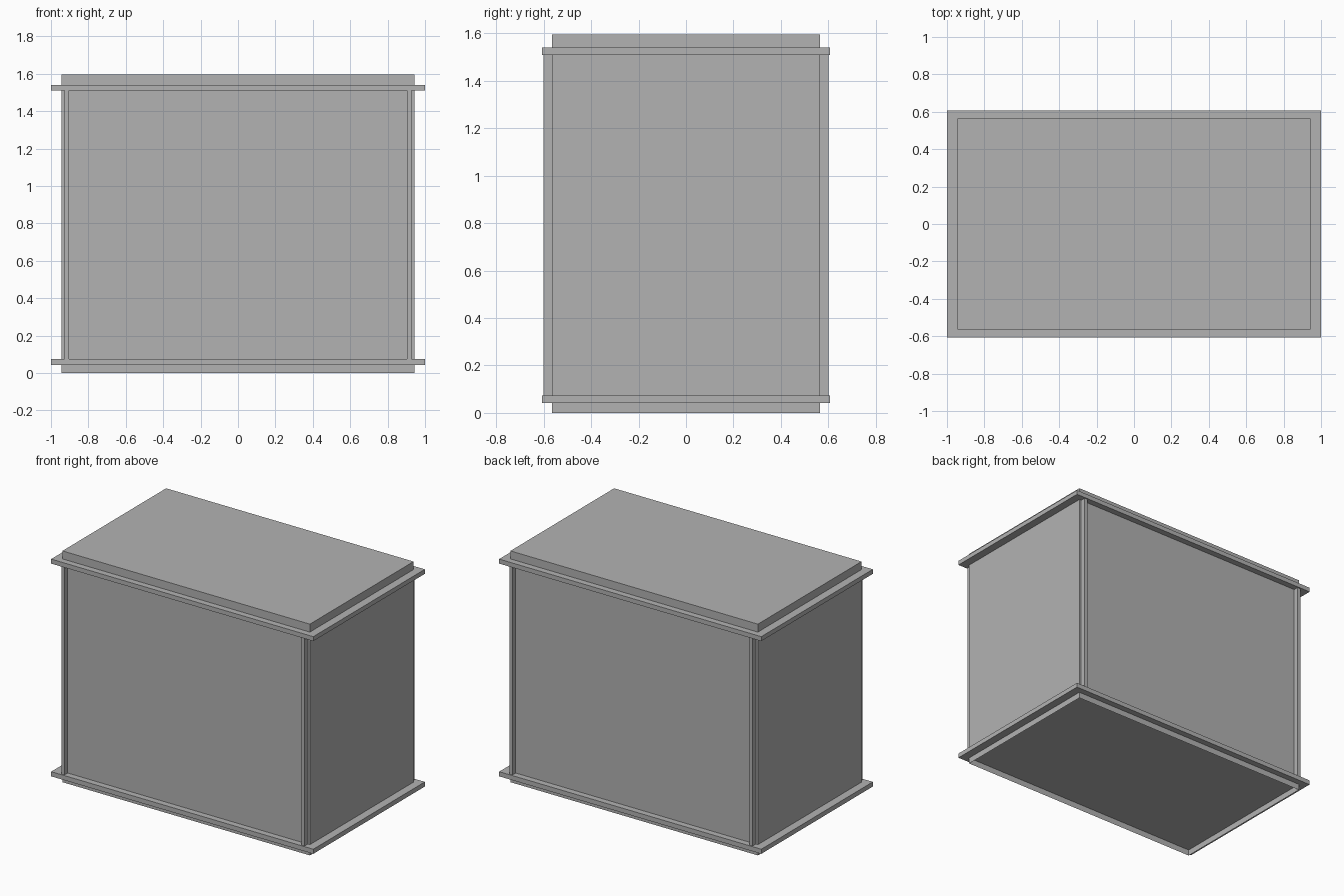
import bpy
import bmesh
from mathutils import Matrix

default = bpy.data.objects.get("Cube")
if default:
    bpy.data.objects.remove(default, do_unlink=True)

grey = bpy.data.materials.new("plain grey")
grey.use_nodes = True
colour = (0.448, 0.448, 0.448, 1)
grey.diffuse_color = colour
grey.node_tree.nodes["Principled BSDF"].inputs["Base Color"].default_value = colour


def box(name, low, high, open_bottom=False):
    """Axis-aligned box between two corners, optionally without its underside."""
    size = [b - a for a, b in zip(low, high)]
    centre = [(a + b) / 2 for a, b in zip(low, high)]
    bm = bmesh.new()
    bmesh.ops.create_cube(bm, size=1, matrix=Matrix.LocRotScale(None, None, size))
    if open_bottom:
        bm.normal_update()
        under = [f for f in bm.faces if f.normal.z < -0.5]
        bmesh.ops.delete(bm, geom=under, context='FACES')
    mesh = bpy.data.meshes.new(name)
    bm.to_mesh(mesh)
    bm.free()
    mesh.materials.append(grey)
    obj = bpy.data.objects.new(name, mesh)
    obj.location = centre
    bpy.context.collection.objects.link(obj)
    return obj


CORE_X, CORE_Y, HEIGHT = 0.944, 0.565, 1.595
EDGE_X, EDGE_Y = 1.0, 0.608
RIB_IN, RIB_OUT, RIB_Y = 0.904, 0.928, 0.6
LOWER = (0.042, 0.074)
UPPER = (1.509, 1.54)

# Main body, a shell open underneath
box("body", (-CORE_X, -CORE_Y, 0), (CORE_X, CORE_Y, HEIGHT), open_bottom=True)

# Projecting ledges; the lower one also closes the body as a recessed floor
for name, (bottom, top) in (("lower_ledge", LOWER), ("upper_ledge", UPPER)):
    box(name, (-EDGE_X, -EDGE_Y, bottom), (EDGE_X, EDGE_Y, top))

# Upright ribs near the corners of the front and back
for x_name, sx in (("left", 1), ("right", -1)):
    for y_name, sy in (("front", -1), ("back", 1)):
        xs = sorted((sx * RIB_IN, sx * RIB_OUT))
        ys = sorted((sy * CORE_Y, sy * RIB_Y))
        box(f"{y_name}_{x_name}_rib",
            (xs[0], ys[0], LOWER[1]), (xs[1], ys[1], UPPER[0]))
